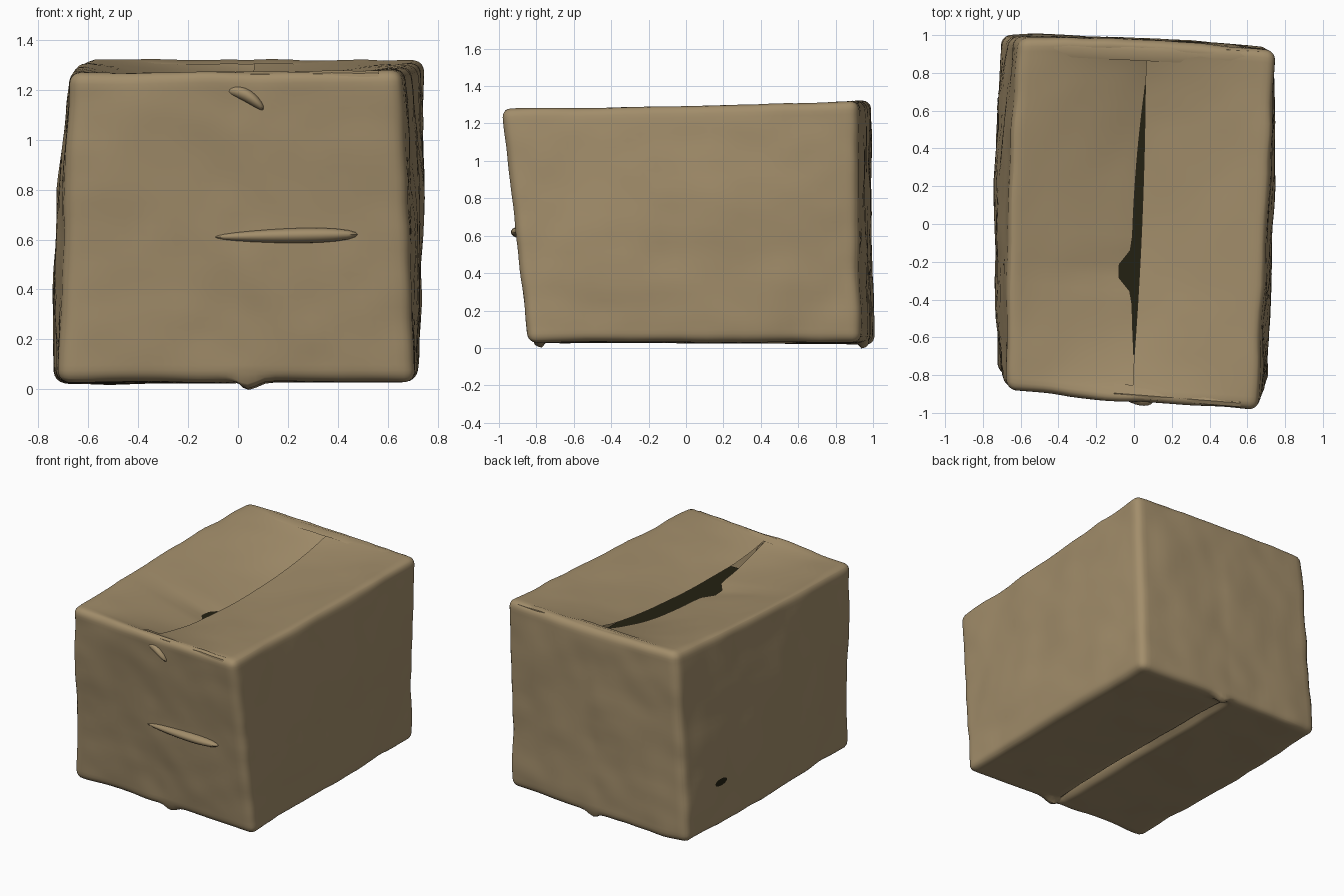
import bpy, bmesh, math
from mathutils import Vector, noise

if "Cube" in bpy.data.objects:
    bpy.data.objects.remove(bpy.data.objects["Cube"])


def material(name, rgb):
    m = bpy.data.materials.new(name)
    m.diffuse_color = (*rgb, 1)
    m.use_nodes = True
    m.node_tree.nodes["Principled BSDF"].inputs["Base Color"].default_value = m.diffuse_color
    return m


CARD = material("cardboard", (0.36, 0.267, 0.145))
DARK = material("dark_inside", (0.017, 0.015, 0.006))

# Crooked box corners, keyed by sign of x, y, z
CORNERS = {
    (-1, -1, -1): (-.72, -.78, .03), (1, -1, -1): (.71, -.845, .03),
    (-1, 1, -1): (-.71, 1.0, .02), (1, 1, -1): (.71, .93, .03),
    (-1, -1, 1): (-.67, -.88, 1.27), (1, -1, 1): (.65, -.985, 1.28),
    (-1, 1, 1): (-.61, .985, 1.325), (1, 1, 1): (.75, .92, 1.32),
}
HALF = Vector((.71, .94, .64))
RADIUS = .05


def warp(p):
    """Map a point of the +-1 cube into the crooked box."""
    out = Vector()
    for s, c in CORNERS.items():
        out += Vector(c) * math.prod((1 + s[i] * p[i]) / 2 for i in range(3))
    return out


def rounded(p):
    """Round the edges of the +-1 cube."""
    q = Vector([p[i] * HALF[i] for i in range(3)])
    core = Vector([max(-HALF[i] + RADIUS, min(HALF[i] - RADIUS, q[i])) for i in range(3)])
    d = q - core
    if d.length > 1e-6:
        q = core + d.normalized() * min(RADIUS, max(abs(c) for c in d))
    return Vector([q[i] / HALF[i] for i in range(3)])


def finish(bm, name, mat, angle=40):
    me = bpy.data.meshes.new(name)
    bm.to_mesh(me)
    bm.free()
    me.materials.append(mat)
    ob = bpy.data.objects.new(name, me)
    bpy.context.collection.objects.link(ob)
    bpy.ops.object.select_all(action='DESELECT')
    ob.select_set(True)
    bpy.context.view_layer.objects.active = ob
    bpy.ops.object.shade_smooth_by_angle(angle=math.radians(angle))
    return ob


# Box body: dense cube, split along the top seam, then bent into shape
bm = bmesh.new()
bmesh.ops.create_cube(bm, size=2)
bmesh.ops.subdivide_edges(bm, edges=bm.edges[:], cuts=39, use_grid_fill=True)
for v in bm.verts:
    x, y, z = v.co
    a = abs(x)
    v.co = (math.copysign(a * a * (3 - 2 * a), x),
            math.sin(y * math.pi / 2), math.sin(z * math.pi / 2))
seam = [e for e in bm.edges if all(abs(v.co.x) < 1e-4 and v.co.z > .999
                                   and abs(v.co.y) < .975 for v in e.verts)]
bmesh.ops.split_edges(bm, edges=seam)

side = {v: sum(f.calc_center_median().x for f in v.link_faces) for v in bm.verts}
for v in bm.verts:
    u, w, h = v.co
    p = warp(rounded(v.co))
    # bulging side walls
    p.x += .03 * u * (1 - w * w) * (1 - h * h) + .02 * min(u, 0) * (1 - w * w)
    p.y += .02 * max(w, 0) * (1 - u * u) - .015 * max(-w, 0) * (1 - u * u) * (1 + h) / 2
    # sagging top flaps with an open, torn seam
    if h > .999:
        left = side[v] < 0
        f = 1 - abs(u)
        s = max(0, 1 - (w / .96) ** 2)
        p.z -= (.16 if left else .105) * f * s ** .75
        gap = max(0, 1 - (w / .75) ** 2)
        if left:
            p.x -= f * (.035 * gap + .085 * math.exp(-((p.y + .25) / .075) ** 2))
        else:
            p.x += f * .012 * gap
    # groove and ragged lips where the bottom flaps meet
    if h < -.999:
        p.z += .035 * math.exp(-(u / .025) ** 2) * (1 - w ** 8)
        p.z += .012 * (1 - abs(u)) * (1 - w * w) * (u > 0)
    if h < -.97 and abs(w) > .95:
        p.z -= .03 * math.exp(-((u - .06) / .07) ** 2)
    # small dents
    n = noise.noise(p * 3.1) * .012 + noise.noise(p * 7) * .005
    v.co = p + Vector((u ** 5, w ** 5, .5 * h ** 5)) * n
body = finish(bm, "box_body", CARD, 50)

# Dark interior seen through the open seam
bm = bmesh.new()
bmesh.ops.create_grid(bm, x_segments=1, y_segments=1, size=1)
for v in bm.verts:
    v.co = (.02 + v.co.x * .28, .03 + v.co.y * .8, 1.06)
finish(bm, "inner_shadow_sheet", DARK)


def wall_point(x, z, y_sign):
    """Approximate y of the front wall at x, z."""
    return warp(Vector((x / .69, y_sign, (z - .65) / .63))).y


# Creased ridge on the front wall, thicker at its right end
bm = bmesh.new()
bmesh.ops.create_uvsphere(bm, u_segments=24, v_segments=12, radius=1)
for v in bm.verts:
    x, y, z = v.co
    t = (x + 1) / 2
    px = -.1 + .58 * t
    pz = .61 + .01 * t + z * (.02 + .018 * t)
    v.co = (px, wall_point(px, pz, -1) - .005 + y * (.025 + .03 * t), pz)
finish(bm, "front_ridge", CARD)

# Torn curl near the top of the front wall
bm = bmesh.new()
bmesh.ops.create_uvsphere(bm, u_segments=20, v_segments=10, radius=1)
for v in bm.verts:
    x, y, z = v.co
    px = .03 + x * .075 + z * .012
    pz = 1.18 - x * .04 - .02 * x * x + z * .022
    v.co = (px, wall_point(px, pz, -1) - .005 + y * (.03 + .012 * x), pz)
finish(bm, "front_curl", CARD)

# Folded strip edges standing along the back and front rims
for name, y_sign, x0, x1, inset in (("back_rim_fold", 1, -.5, .6, .04),
                                    ("front_rim_fold", -1, -.1, .6, .03)):
    bm = bmesh.new()
    rows = []
    for i in range(15):
        x = x0 + (x1 - x0) * i / 14
        c = warp(Vector((x / .69, y_sign, 1)))
        k = .008 * noise.noise(Vector((x * 6, y_sign, 0)))
        rows.append([bm.verts.new((c.x, c.y - y_sign * d, c.z + z + k))
                     for d, z in ((.005, -.05), (.01, -.012), (inset, -.002), (inset + .05, -.02))])
    for a, b in zip(rows, rows[1:]):
        for j in range(3):
            q = (a[j], b[j], b[j + 1], a[j + 1])
            bm.faces.new(q if y_sign < 0 else q[::-1])
    finish(bm, name, CARD)

# Small puncture in the left wall, laid onto the surface
bm = bmesh.new()
bmesh.ops.create_circle(bm, cap_ends=True, segments=12, radius=1)
for v in bm.verts:
    y, z = .64 + v.co.x * .06, .33 + v.co.y * .025
    hit, loc, nor, _ = body.ray_cast(Vector((-2, y, z)), Vector((1, 0, 0)))
    v.co = (loc.x - .004 if hit else -.73, y, z)
bmesh.ops.reverse_faces(bm, faces=bm.faces[:])
finish(bm, "left_puncture", DARK)
